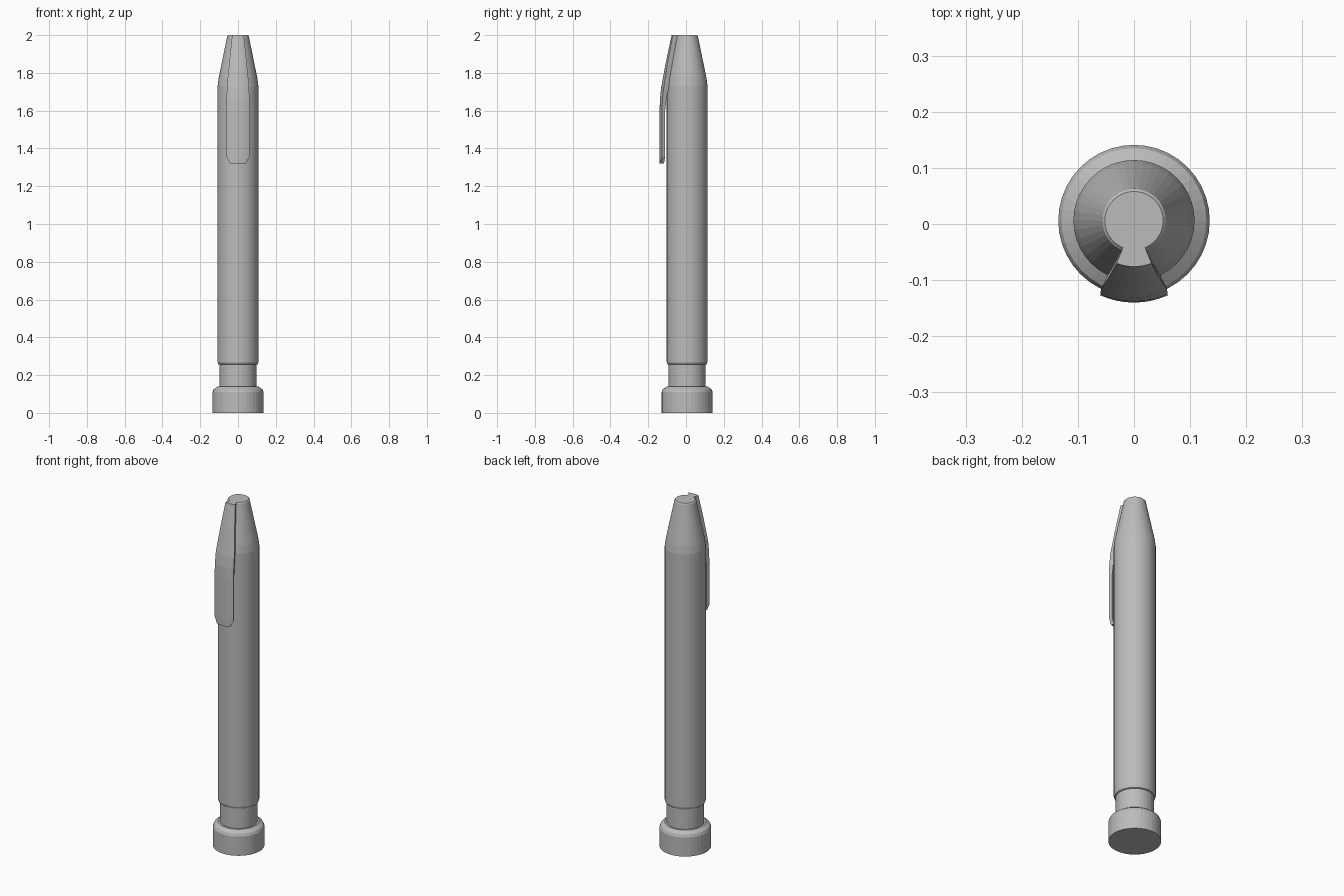
import bpy, bmesh
from math import sin, cos, pi, radians

cube = bpy.data.objects.get("Cube")
if cube:
    bpy.data.objects.remove(cube, do_unlink=True)

AXIS_Y = 0.006
SIDES = 40

grey = bpy.data.materials.new("plain_grey")
grey.use_nodes = True
grey.diffuse_color = (0.5, 0.5, 0.5, 1)
grey.node_tree.nodes["Principled BSDF"].inputs["Base Color"].default_value = grey.diffuse_color


def loft(name, rings):
    """Skin a stack of equal-sized closed rings and cap both ends."""
    bm = bmesh.new()
    loops = [[bm.verts.new(p) for p in ring] for ring in rings]
    n = len(loops[0])
    for low, high in zip(loops, loops[1:]):
        for i in range(n):
            j = (i + 1) % n
            bm.faces.new((low[i], low[j], high[j], high[i]))
    bm.faces.new(loops[0][::-1])
    bm.faces.new(loops[-1])
    bmesh.ops.recalc_face_normals(bm, faces=bm.faces[:])
    mesh = bpy.data.meshes.new(name)
    bm.to_mesh(mesh)
    bm.free()
    mesh.materials.append(grey)
    obj = bpy.data.objects.new(name, mesh)
    bpy.context.collection.objects.link(obj)
    return obj


def polar(r, angle, z):
    """Point around the pen axis; angle 0 faces the front."""
    return (r * sin(angle), AXIS_Y - r * cos(angle), z)


def turned(name, profile):
    return loft(name, [[polar(r, 2 * pi * i / SIDES, z) for i in range(SIDES)]
                       for r, z in profile])


def arc_strip(name, sections, steps=8):
    """Curved strip: each section is (z, inner radius, outer radius, half width)."""
    rings = []
    for z, r_in, r_out, half in sections:
        spread = [half / r_out * (2 * i / steps - 1) for i in range(steps + 1)]
        rings.append([polar(r_out, a, z) for a in spread]
                     + [polar(r_in, a, z) for a in reversed(spread)])
    return loft(name, rings)


# Push button with a rounded shoulder
turned("button", [(0.135, 0), (0.135, 0.11), (0.129, 0.125), (0.108, 0.14), (0.09, 0.14)])

# Narrow neck between button and barrel
turned("neck", [(0.098, 0.13), (0.098, 0.27)])

# Barrel with tapered end
turned("barrel", [(0.098, 0.255), (0.104, 0.258), (0.108, 0.27), (0.108, 1.73),
                  (0.102, 1.775), (0.059, 1.985), (0.057, 1.995), (0.052, 2.0)])

# Clip: free at its lower end, joined to the taper above
arc_strip("clip", [(1.32, 0.128, 0.145, 0.042), (1.355, 0.128, 0.146, 0.062),
                   (1.60, 0.128, 0.146, 0.062), (1.66, 0.121, 0.144, 0.062),
                   (1.725, 0.108, 0.137, 0.061), (1.73, 0.09, 0.136, 0.061),
                   (1.86, 0.07, 0.112, 0.047), (1.99, 0.045, 0.084, 0.033),
                   (2.0, 0.045, 0.082, 0.032)])
